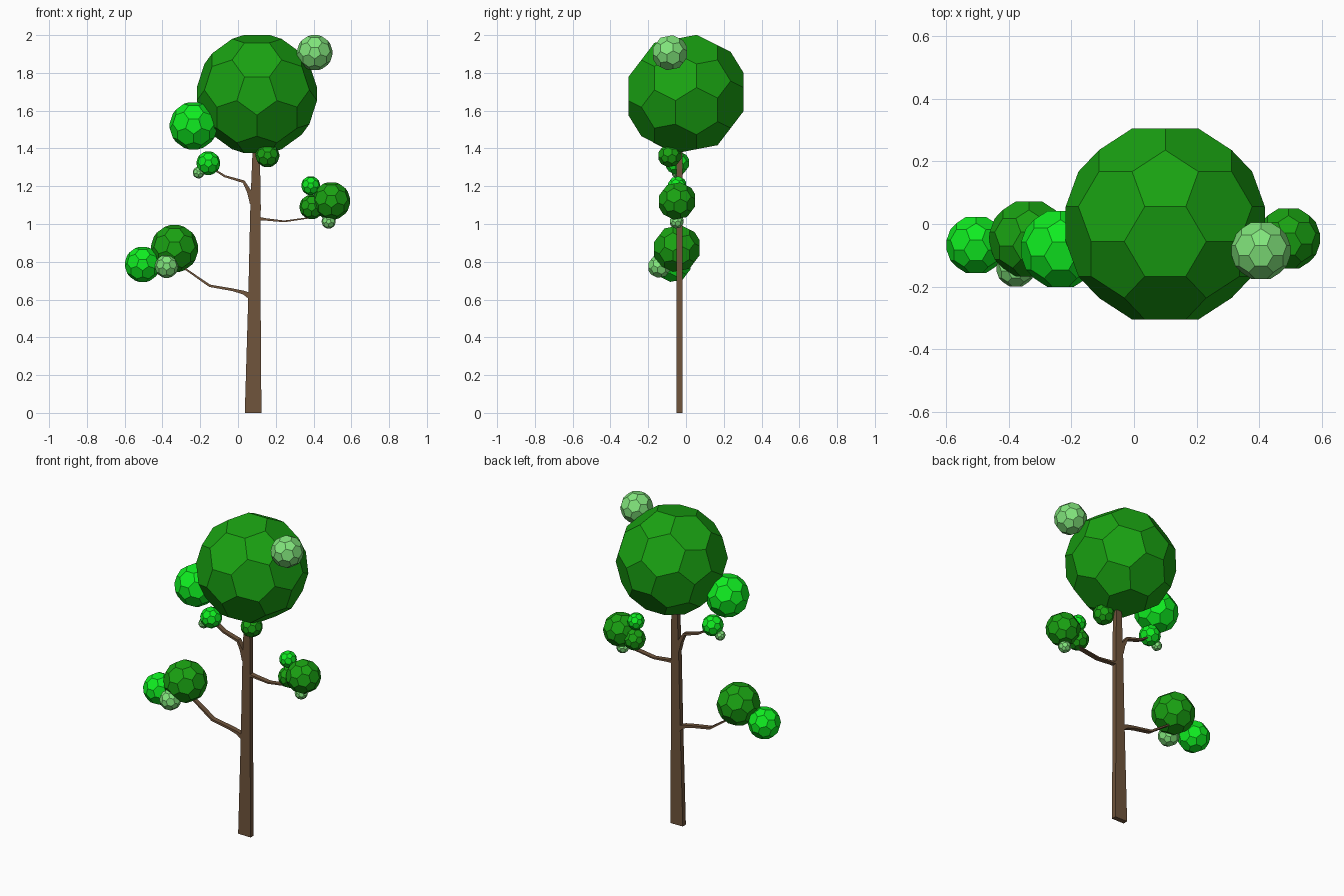
import bpy, bmesh, math
from mathutils import Vector

if "Cube" in bpy.data.objects:
    bpy.data.objects.remove(bpy.data.objects["Cube"])


def material(name, rgb):
    m = bpy.data.materials.new(name)
    m.diffuse_color = (*rgb, 1)
    m.use_nodes = True
    m.node_tree.nodes["Principled BSDF"].inputs["Base Color"].default_value = m.diffuse_color
    return m


BARK = material("bark", (0.16, 0.09, 0.045))
DARK = material("leaf_dark", (0.01, 0.36, 0.006))
BRIGHT = material("leaf_bright", (0.005, 0.85, 0.015))
PALE = material("leaf_pale", (0.22, 0.78, 0.2))


def finish(bm, name, mat):
    bmesh.ops.recalc_face_normals(bm, faces=bm.faces)
    me = bpy.data.meshes.new(name)
    bm.to_mesh(me)
    bm.free()
    me.materials.append(mat)
    ob = bpy.data.objects.new(name, me)
    bpy.context.collection.objects.link(ob)
    return ob


# Truncated icosahedron corners: pentagon facing front, point down
s = 1 / math.sqrt(5)
ico = [Vector((0, -1, 0))]
for k in range(5):
    t = math.radians(72 * k)
    ico.append(Vector((2 * s * math.sin(t), -s, -2 * s * math.cos(t))))
ico += [-v for v in ico]
CORNERS = [(a + (b - a) / 3).normalized() for a in ico for b in ico
           if 0.1 < (a - b).length < 1.2]


def foliage(name, x, y, z, r, mat):
    bm = bmesh.new()
    for c in CORNERS:
        bm.verts.new(c * r)
    bmesh.ops.convex_hull(bm, input=bm.verts)
    bmesh.ops.dissolve_limit(bm, angle_limit=math.radians(3),
                             verts=bm.verts, edges=bm.edges)
    finish(bm, name, mat).location = (x, y, z)


def strip(name, pts, y0=-0.05, y1=-0.019):
    """Flat tapered limb through (x, z, width) points."""
    bm = bmesh.new()
    rings = []
    for i, (x, z, w) in enumerate(pts):
        a, b = pts[max(i - 1, 0)], pts[min(i + 1, len(pts) - 1)]
        d = Vector((b[0] - a[0], b[1] - a[1])).normalized()
        nx, nz = -d.y * w / 2, d.x * w / 2
        rings.append([bm.verts.new((x + k * nx, y, z + k * nz))
                      for k, y in ((1, y0), (-1, y0), (-1, y1), (1, y1))])
    for p, q in zip(rings, rings[1:]):
        for j in range(4):
            bm.faces.new((p[j], p[(j + 1) % 4], q[(j + 1) % 4], q[j]))
    bm.faces.new(rings[0])
    bm.faces.new(rings[-1])
    finish(bm, name, BARK)


# Trunk and branches
strip("trunk", [(0.08, 0, 0.088), (0.087, 0.62, 0.065),
                (0.093, 1.1, 0.055), (0.097, 1.45, 0.035)])
strip("branch_low_left", [(0.07, 0.615, 0.035), (0.03, 0.637, 0.02), (-0.03, 0.652, 0.014),
                          (-0.15, 0.673, 0.013), (-0.28, 0.763, 0.009), (-0.34, 0.82, 0.008)])
strip("branch_high_left", [(0.08, 1.11, 0.035), (0.06, 1.17, 0.024), (0.03, 1.224, 0.015),
                           (-0.07, 1.253, 0.011), (-0.16, 1.31, 0.009)])
strip("branch_right", [(0.1, 1.03, 0.022), (0.14, 1.025, 0.013),
                       (0.245, 1.014, 0.009), (0.4, 1.036, 0.007)])

# Foliage balls
foliage("crown", 0.1, 0, 1.688, 0.325, DARK)
foliage("crown_left", -0.235, -0.08, 1.52, 0.129, BRIGHT)
foliage("crown_top_right", 0.406, -0.085, 1.907, 0.096, PALE)
foliage("crown_under", 0.156, -0.085, 1.363, 0.064, DARK)
foliage("high_left_main", -0.157, -0.045, 1.322, 0.064, BRIGHT)
foliage("high_left_bud", -0.209, -0.045, 1.272, 0.031, PALE)
foliage("right_main", 0.494, -0.047, 1.122, 0.102, DARK)
foliage("right_upper", 0.385, -0.047, 1.203, 0.051, BRIGHT)
foliage("right_inner", 0.39, -0.04, 1.09, 0.066, DARK)
foliage("right_bud", 0.48, -0.05, 1.013, 0.038, PALE)
foliage("low_left_main", -0.336, -0.048, 0.87, 0.128, DARK)
foliage("low_left_outer", -0.505, -0.067, 0.786, 0.096, BRIGHT)
foliage("low_left_front", -0.378, -0.14, 0.776, 0.063, PALE)
